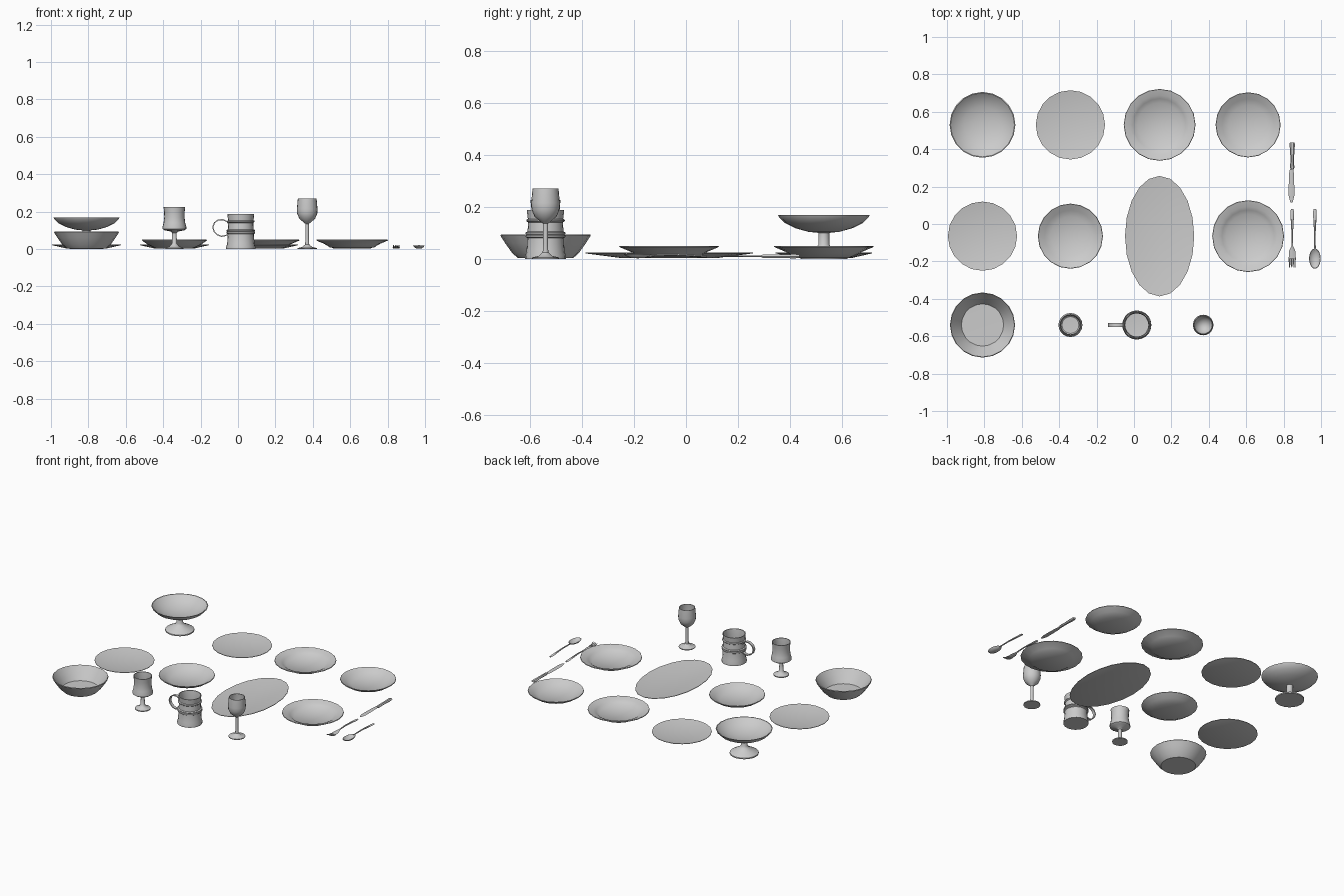
import bpy, bmesh, math

SEG = 20

def finish(name, bm, angle=40):
    bmesh.ops.remove_doubles(bm, verts=bm.verts, dist=1e-5)
    bmesh.ops.recalc_face_normals(bm, faces=bm.faces)
    me = bpy.data.meshes.new(name)
    bm.to_mesh(me)
    bm.free()
    ob = bpy.data.objects.new(name, me)
    bpy.context.collection.objects.link(ob)
    bpy.context.view_layer.objects.active = ob
    ob.select_set(True)
    bpy.ops.object.shade_smooth_by_angle(angle=math.radians(angle))
    ob.select_set(False)
    return ob

def lathe(name, profile, x, y, stretch=1.0, seg=SEG):
    """Spin (radius, height) points; radius 0 closes at the axis."""
    bm = bmesh.new()
    rings = []
    for r, z in profile:
        if r == 0:
            rings.append([bm.verts.new((x, y, z))] * seg)
        else:
            angles = [2 * math.pi * i / seg for i in range(seg)]
            rings.append([bm.verts.new((x + r * math.cos(a), y + r * stretch * math.sin(a), z)) for a in angles])
    for a, b in zip(rings, rings[1:]):
        for i in range(seg):
            j = (i + 1) % seg
            vs = list(dict.fromkeys((a[i], a[j], b[j], b[i])))
            if len(vs) > 2:
                bm.faces.new(vs)
    return finish(name, bm)

def bar(bm, stations, dx=0.0):
    """Loft of diamond-edged sections: (y, half width, z middle, half thickness)."""
    rings = []
    for y, w, z, t in stations:
        pts = [(-w, 0), (-w * .5, -t), (w * .5, -t), (w, 0), (w * .5, t), (-w * .5, t)]
        rings.append([bm.verts.new((dx + px, y, z + pz)) for px, pz in pts])
    for a, b in zip(rings, rings[1:]):
        for i in range(6):
            bm.faces.new((a[i], a[(i + 1) % 6], b[(i + 1) % 6], b[i]))
    bm.faces.new(rings[0])
    bm.faces.new(rings[-1])

# plates, platter and shallow bowls
flat = [(0, 0.004), (.11, .004), (.185, .021), (.185, .024), (.11, .011), (0, .009)]
rimmed = [(0, .009), (.12, .009), (.14, .024), (.192, .046), (.19, .05),
          (.158, .041), (.14, .032), (.118, .016), (0, .014)]
shallow = [(0, .004), (.1, .004), (.14, .022), (.174, .046), (.172, .05),
           (.138, .031), (.105, .012), (0, .009)]
lathe("flat_plate_back", flat, -.34, .53)
lathe("flat_plate_left", flat, -.81, -.065)
lathe("oval_platter", flat, .137, -.065, stretch=1.74)
lathe("rimmed_plate_back", rimmed, .137, .53)
lathe("rimmed_plate_right", rimmed, .61, -.065)
lathe("shallow_bowl_back", shallow, .61, .53)
lathe("shallow_bowl_middle", shallow, -.34, -.065)

# deep bowl
lathe("deep_bowl", [(0, .004), (.108, .004), (.13, .025), (.155, .06), (.174, .09), (.171, .094),
                    (.15, .064), (.125, .03), (.113, .012), (0, .01)], -.81, -.54)

# footed bowl
lathe("footed_bowl", [(0, 0), (.09, 0), (.09, .008), (.06, .025), (.03, .042), (.021, .055), (.021, .1),
                      (.06, .104), (.11, .118), (.15, .138), (.172, .16), (.176, .168), (.171, .168),
                      (.145, .144), (.1, .124), (.05, .112), (0, .11)], -.81, .53)

# short goblet
lathe("goblet", [(0, 0), (.048, 0), (.048, .006), (.025, .015), (.013, .03), (.012, .085), (.02, .094),
                 (.052, .1), (.064, .108), (.064, .118), (.058, .14), (.054, .17), (.055, .2), (.058, .226),
                 (.054, .226), (.05, .17), (.058, .118), (.045, .106), (0, .104)], -.34, -.54)

# wine glass
lathe("wine_glass", [(0, 0), (.052, 0), (.052, .005), (.025, .012), (.011, .025), (.009, .06), (.01, .135),
                     (.022, .145), (.042, .162), (.054, .19), (.055, .215), (.05, .27),
                     (.046, .27), (.051, .215), (.05, .192), (.038, .166), (.018, .151), (0, .148)], .37, -.54)

# mug with raised bands
lathe("mug", [(0, 0), (.078, 0), (.078, .012), (.073, .03), (.07, .08), (.077, .084), (.077, .09), (.073, .093),
              (.077, .096), (.077, .101), (.069, .105), (.067, .14), (.074, .145), (.074, .15), (.068, .154),
              (.072, .188), (.067, .188), (.062, .15), (.064, .08), (.068, .015), (0, .01)], .015, -.54)

# mug handle: flat ribbon swept along a loop
path = [(-.05, .135), (-.06, .148), (-.08, .157), (-.105, .156), (-.125, .142), (-.135, .118),
        (-.128, .094), (-.11, .076), (-.088, .068), (-.068, .072), (-.05, .08)]
bm = bmesh.new()
rings = []
for i, (px, pz) in enumerate(path):
    p, n = path[max(i - 1, 0)], path[min(i + 1, len(path) - 1)]
    d = math.hypot(n[0] - p[0], n[1] - p[1])
    nx, nz = -(n[1] - p[1]) / d * .003, (n[0] - p[0]) / d * .003
    rings.append([bm.verts.new((px + s * nx, -.54 + q * .01, pz + s * nz))
                  for s, q in ((1, -1), (1, 1), (-1, 1), (-1, -1))])
for a, b in zip(rings, rings[1:]):
    for i in range(4):
        bm.faces.new((a[i], a[(i + 1) % 4], b[(i + 1) % 4], b[i]))
bm.faces.new(rings[0])
bm.faces.new(rings[-1])
finish("mug_handle", bm)

# knife
bm = bmesh.new()
bar(bm, [(.437, .013, .01, .006), (.42, .014, .01, .008), (.36, .01, .01, .007), (.3, .011, .01, .007),
         (.29, .007, .01, .005)], .846)
bar(bm, [(.295, .008, .01, .003), (.27, .013, .01, .003), (.2, .015, .01, .002), (.15, .015, .01, .002),
         (.115, .006, .01, .001)], .842)
finish("knife", bm)

# fork: handle, neck and four tines
bm = bmesh.new()
bar(bm, [(.08, .007, .008, .003), (.06, .01, .009, .004), (0, .007, .013, .004), (-.05, .004, .016, .004),
         (-.12, .005, .012, .004), (-.145, .017, .008, .003), (-.185, .019, .006, .003)], .846)
for k in (-1.5, -.5, .5, 1.5):
    bar(bm, [(-.18, .004, .006, .003), (-.21, .0035, .01, .003), (-.232, .002, .02, .002)], .846 + k * .01)
finish("fork", bm)

# spoon handle and dished bowl
bm = bmesh.new()
bar(bm, [(.08, .007, .009, .003), (.06, .01, .01, .004), (0, .007, .014, .004), (-.05, .004, .017, .004),
         (-.14, .005, .016, .003)], .967)
finish("spoon_handle", bm)
lathe("spoon_bowl", [(0, .002), (.015, .004), (.025, .01), (.031, .018), (.029, .019), (.023, .013),
                     (.014, .007), (0, .005)], .967, -.185, stretch=1.75)
